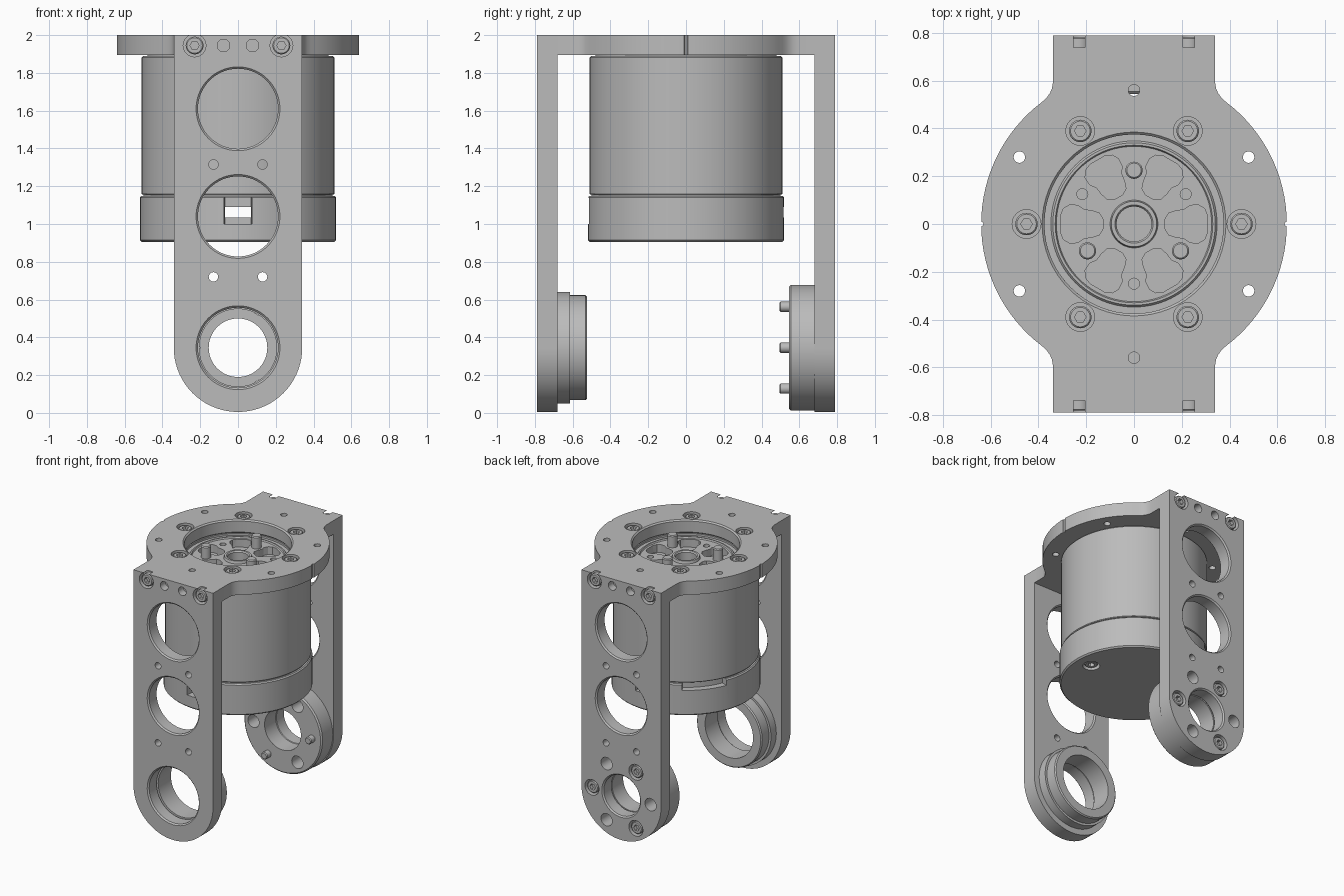
import bpy, bmesh
from math import sin, cos, pi, radians
from mathutils import Matrix

if "Cube" in bpy.data.objects:
    bpy.data.objects.remove(bpy.data.objects["Cube"])

GREY = (0.5, 0.5, 0.5, 1)
metal = bpy.data.materials.new("machined grey")
metal.use_nodes = True
metal.diffuse_color = GREY
metal.node_tree.nodes["Principled BSDF"].inputs["Base Color"].default_value = GREY

# Arm space: x across, y up, z outward from the centre
FRONT = Matrix.Rotation(pi / 2, 4, 'X')
BACK = Matrix.Rotation(pi, 4, 'Z') @ FRONT
UP = Matrix.Identity(4)


def polar(r, degrees):
    return r * cos(radians(degrees)), r * sin(radians(degrees))


def lathe(bm, profile, at=(0, 0), closed=False, seg=64):
    """Revolve (radius, z) points; radius 0 makes a pole."""
    rings = []
    for r, z in profile:
        n = seg if r else 1
        rings.append([bm.verts.new((at[0] + r * cos(2 * pi * k / n),
                                    at[1] + r * sin(2 * pi * k / n), z)) for k in range(n)])
    following = rings[1:] + (rings[:1] if closed else [])
    for a, b in zip(rings, following):
        for k in range(seg):
            quad = (a[k % len(a)], a[(k + 1) % len(a)], b[(k + 1) % len(b)], b[k % len(b)])
            bm.faces.new(list(dict.fromkeys(quad)))


def prism(bm, points, z0, z1):
    low = [bm.verts.new((x, y, z0)) for x, y in points]
    high = [bm.verts.new((x, y, z1)) for x, y in points]
    bm.faces.new(low)
    bm.faces.new(high)
    for k in range(len(low)):
        j = k - 1
        bm.faces.new((low[j], low[k], high[k], high[j]))


def rod(bm, r, z0, z1, at=(0, 0), seg=24):
    lathe(bm, [(0, z0), (r, z0), (r, z1), (0, z1)], at, seg=seg)


def hole(bm, r, z0, z1, at=(0, 0), c=0.01):
    """Through-hole cutter with a chamfer at both faces."""
    lathe(bm, [(0, z0 - c), (r + c, z0 - c), (r + c, z0), (r, z0 + c),
               (r, z1 - c), (r + c, z1), (r + c, z1 + c), (0, z1 + c)], at)


def add_object(name, bm, matrix=UP):
    bmesh.ops.recalc_face_normals(bm, faces=bm.faces)
    bm.transform(matrix)
    mesh = bpy.data.meshes.new(name)
    bm.to_mesh(mesh)
    bm.free()
    mesh.materials.append(metal)
    obj = bpy.data.objects.new(name, mesh)
    bpy.context.collection.objects.link(obj)
    return obj


def build(name, solid, cuts=None, matrix=UP):
    """Make a part, carve its cutters and shade it."""
    obj = add_object(name, solid, matrix)
    if cuts:
        cutter = add_object(name + "_cutter", cuts, matrix)
        cutter.hide_render = True
        mod = obj.modifiers.new("cuts", 'BOOLEAN')
        mod.operation, mod.solver, mod.object = 'DIFFERENCE', 'EXACT', cutter
        mod.use_self = True
        graph = bpy.context.evaluated_depsgraph_get()
        baked = bpy.data.meshes.new_from_object(obj.evaluated_get(graph))
        obj.modifiers.clear()
        obj.data = baked
        bpy.data.objects.remove(cutter)
    obj.data.shade_smooth()
    obj.data.set_sharp_from_angle(angle=radians(30))
    return obj


# Socket screw: one mesh, reused everywhere
head, socket = bmesh.new(), bmesh.new()
lathe(head, [(0, -0.05), (0.047, -0.05), (0.047, -0.014), (0.041, -0.008), (0, -0.008)], seg=32)
rod(socket, 0.024, -0.035, 0.01, seg=6)
screw = build("socket_screw", head, socket)
screw_mesh = screw.data
bpy.data.objects.remove(screw)


def place_screw(name, at, z, matrix=UP):
    obj = bpy.data.objects.new(name, screw_mesh)
    obj.matrix_world = matrix @ Matrix.Translation((*at, z))
    bpy.context.collection.objects.link(obj)


def counterbore(bm, at, z):
    rod(bm, 0.06, z - 0.05, z + 0.02, at, 32)


# Side arms with their pivot ends
IN, OUT, PIVOT = 0.68, 0.79, 0.345
outline = [(0.34, 2), (-0.34, 2)]
outline += [(x, y + PIVOT) for x, y in (polar(0.34, 180 + 5 * k) for k in range(37))]
for side, matrix in (("front", FRONT), ("back", BACK)):
    arm, cuts = bmesh.new(), bmesh.new()
    prism(arm, outline, IN, OUT)
    for z in (1.61, 1.04):
        hole(cuts, 0.212, IN, OUT, (0, z))
    for s in (-1, 1):
        for z in (1.315, 0.72):
            rod(cuts, 0.025, IN - 0.05, OUT + 0.05, (s * 0.13, z))
        rod(cuts, 0.033, OUT - 0.06, OUT + 0.05, (s * 0.077, 1.945))
        counterbore(cuts, (s * 0.23, 1.945), OUT)
        place_screw(side + "_arm_screw", (s * 0.23, 1.945), OUT, matrix)
    if side == "front":
        hole(cuts, 0.212, IN, OUT, (0, PIVOT))
        collar = bmesh.new()
        lathe(collar, [(0.205, 0.525), (0.27, 0.525), (0.278, 0.533), (0.278, 0.615),
                       (0.295, 0.615), (0.295, IN), (0.205, IN)], (0, PIVOT), True)
        build("front_pivot_collar", collar, None, matrix)
    else:
        hole(cuts, 0.155, IN, OUT, (0, PIVOT))
        disc, disc_cuts, pins = bmesh.new(), bmesh.new(), bmesh.new()
        lathe(disc, [(0.155, 0.545), (0.323, 0.545), (0.333, 0.555), (0.333, IN), (0.155, IN)],
              (0, PIVOT), True)
        for k in range(6):
            x, y = polar(0.25, 60 * k)
            at = (x, y + PIVOT)
            if k % 2:
                counterbore(cuts, at, OUT)
                place_screw("pivot_screw", at, OUT, matrix)
                lathe(pins, [(0, 0.495), (0.021, 0.495), (0.027, 0.501), (0.027, 0.56),
                             (0, 0.56)], at, seg=24)
            else:
                rod(cuts, 0.048, IN - 0.05, OUT + 0.05, at)
                rod(disc_cuts, 0.048, 0.5, IN + 0.05, at)
        build("back_pivot_disc", disc, disc_cuts, matrix)
        build("pivot_pins", pins, None, matrix)
    build(side + "_arm", arm, cuts, matrix)

# Top plate: a disc blended into the two arms
quarter = [polar(0.64, 53 * k / 16) for k in range(17)]
a, c, b = quarter[-1], (0.342, 0.545), (0.34, 0.59)
for t in (0.25, 0.5, 0.75, 1):
    quarter.append(tuple((1 - t) ** 2 * a[i] + 2 * t * (1 - t) * c[i] + t * t * b[i]
                         for i in range(2)))
quarter.append((0.34, IN))
half = quarter + [(-x, y) for x, y in reversed(quarter[1:])]
plate, cuts = bmesh.new(), bmesh.new()
prism(plate, half + [(-x, -y) for x, y in half], 1.895, 2)
hole(cuts, 0.375, 1.895, 2)
for k in range(6):
    at = polar(0.45, 60 * k)
    counterbore(cuts, at, 2)
    place_screw("plate_screw", at, 2)
for x, y in ((0.48, 0.28), (-0.48, 0.28), (0.48, -0.28), (-0.48, -0.28), (0, 0.56), (0, -0.56)):
    rod(cuts, 0.024, 1.85, 2.05, (x, y))
for s in (-1, 1):
    rod(cuts, 0.012, 1.85, 2.05, (s * 0.643, 0), 12)
build("top_plate", plate, cuts)

# Motor housing with output face, grooves and hub
motor, cuts = bmesh.new(), bmesh.new()
lathe(motor, [(0, 0.905), (0.51, 0.905), (0.52, 0.915), (0.52, 1.14), (0.512, 1.148),
              (0.5, 1.148), (0.5, 1.155), (0.505, 1.155), (0.51, 1.16), (0.51, 1.882),
              (0.502, 1.89), (0.48, 1.89), (0.48, 1.895), (0.375, 1.895), (0.375, 1.88),
              (0.348, 1.88), (0.34, 1.89), (0.33, 1.89), (0.325, 1.88),
              (0.1, 1.88), (0.095, 1.9), (0.08, 1.9), (0.073, 1.89), (0.073, 1.75), (0, 1.75)],
      seg=96)
# Six lightening pockets, with alternating holes between them
edge = [(0.13, 0.02), (0.145, 0.045), (0.175, 0.055), (0.21, 0.06), (0.235, 0.078),
        (0.27, 0.08), (0.295, 0.065), (0.308, 0.035)]
pocket = edge + [(x, -y) for x, y in reversed(edge)]
for k in range(6):
    c, s = polar(1, 60 * k)
    prism(cuts, [(x * c - y * s, x * s + y * c) for x, y in pocket], 1.82, 1.95)
for k in range(3):
    rod(cuts, 0.023, 1.8, 1.95, polar(0.25, 30 + 120 * k))
# Cable window through the base, its recess, and the rear notch
prism(cuts, [(-0.07, -0.6), (0.07, -0.6), (0.07, 0.6), (-0.07, 0.6)], 1.035, 1.09)
prism(cuts, [(-0.08, -0.6), (0.08, -0.6), (0.07, -0.46), (-0.07, -0.46)], 1.0, 1.14)
angles = [122 + 3 * k for k in range(13)]
prism(cuts, [polar(0.47, d) for d in angles] + [polar(0.56, d) for d in reversed(angles)],
      1.1, 1.152)
rod(cuts, 0.06, 0.85, 0.955, (0.39, 0), 32)
build("motor_housing", motor, cuts)
place_screw("base_screw", (-0.39, 0), -0.905, Matrix.Rotation(pi, 4, 'Y'))

# Output pins
pins = bmesh.new()
for k in range(3):
    lathe(pins, [(0, 1.8), (0.036, 1.8), (0.036, 1.965), (0.03, 1.972), (0, 1.972)],
          polar(0.225, 90 + 120 * k), seg=24)
build("output_pins", pins)
